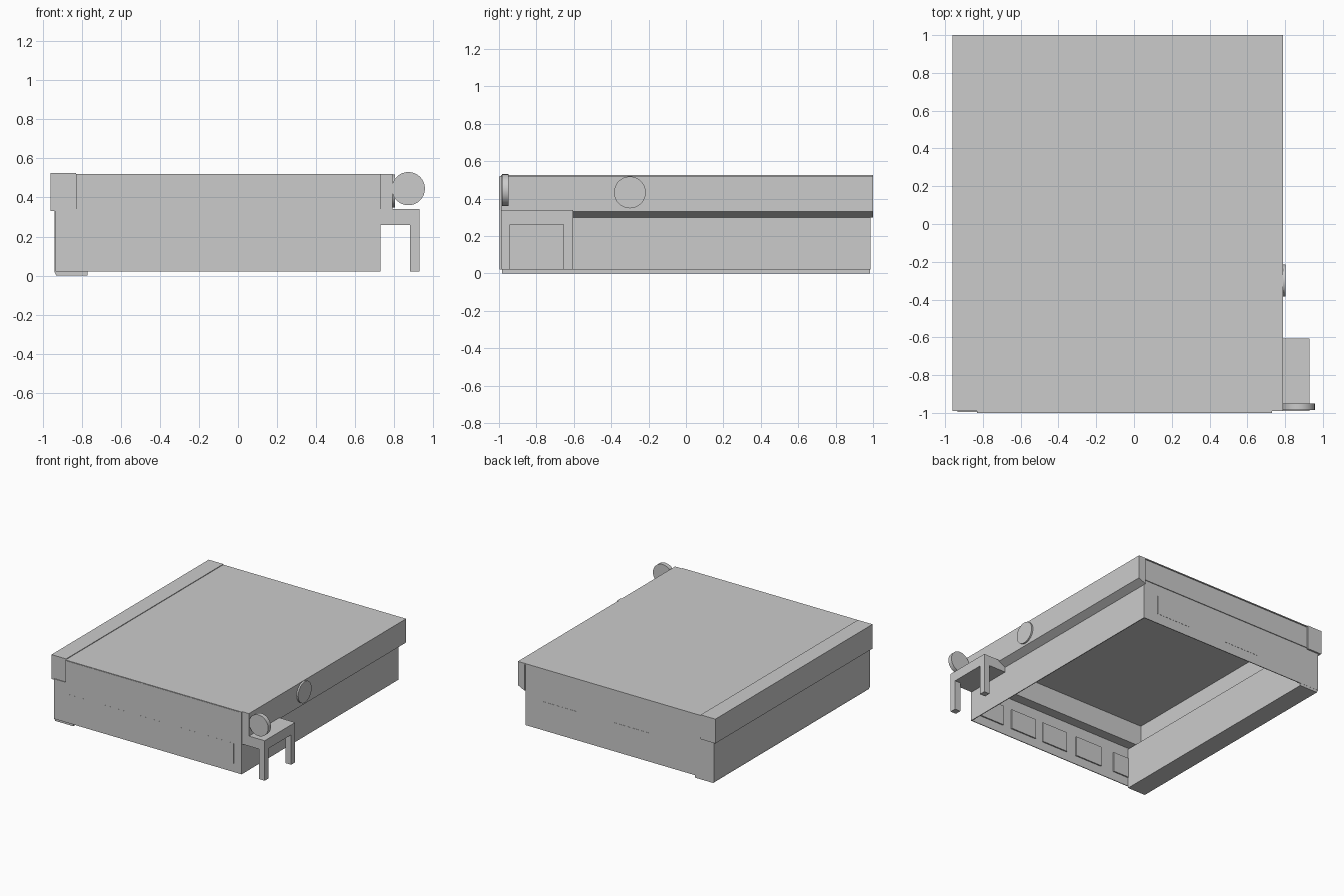
import bpy, math

if "Cube" in bpy.data.objects:
    bpy.data.objects.remove(bpy.data.objects["Cube"])


def mesh(name, verts, faces):
    me = bpy.data.meshes.new(name)
    me.from_pydata(verts, [], faces)
    ob = bpy.data.objects.new(name, me)
    bpy.context.collection.objects.link(ob)
    return ob


def prism(name, profile, y0, y1):
    """Extrude an (x, z) profile, listed anticlockwise from the front, along y."""
    n = len(profile)
    verts = [(x, y, z) for y in (y0, y1) for x, z in profile]
    faces = [tuple(range(n)), tuple(range(2 * n - 1, n - 1, -1))]
    faces += [(i, i + n, (i + 1) % n + n, (i + 1) % n) for i in range(n)]
    return mesh(name, verts, faces)


def box(name, x0, x1, y0, y1, z0, z1):
    return prism(name, [(x0, z0), (x1, z0), (x1, z1), (x0, z1)], y0, y1)


def disc(name, centre, radius, depth, rotation):
    bpy.ops.mesh.primitive_cylinder_add(vertices=32, radius=radius, depth=depth,
                                        location=centre, rotation=rotation)
    bpy.context.object.name = name
    bpy.ops.object.shade_smooth_by_angle()


# Lower storey: thick left wing and thin walls, open underneath
prism("left_wing", [(-0.93, 0), (-0.77, 0), (-0.77, 0.33), (-0.94, 0.33), (-0.94, 0.02)],
      -0.985, 0.985)
box("front_wall", -0.935, 0.73, -0.996, -0.99, 0.02, 0.34)
box("back_wall", -0.935, 0.73, 0.98, 0.986, 0.02, 0.34)
box("right_wall", 0.724, 0.73, -0.99, 0.98, 0.02, 0.34)

# Upper band: a ring of fascia boxes around the hollow roof space
box("left_fascia", -0.96, -0.83, -0.99, 1.0, 0.33, 0.525)
prism("right_fascia", [(0.73, 0.30), (0.79, 0.33), (0.79, 0.52), (0.73, 0.52)],
      -0.99, 1.0)
box("front_fascia", -0.83, 0.73, -1.0, -0.91, 0.34, 0.515)
box("back_fascia", -0.83, 0.73, 0.91, 0.992, 0.34, 0.515)
box("roof", -0.83, 0.73, -0.998, 1.0, 0.513, 0.52)

# Windows showing on the inside of the front and back walls
for i, (x0, x1) in enumerate([(-0.86, -0.63), (-0.51, -0.27), (-0.18, 0.05),
                              (0.12, 0.35), (0.43, 0.66)]):
    box(f"front_window_{i}", x0, x1, -0.9965, -0.98, 0.09, 0.25)
for i, (x0, x1) in enumerate([(-0.36, -0.03), (0.28, 0.60)]):
    box(f"back_window_{i}", x0, x1, 0.972, 0.9875, 0.10, 0.25)

# Side porch on two posts
box("porch_roof", 0.73, 0.93, -0.99, -0.605, 0.26, 0.34)
for i, y in enumerate((-0.99, -0.655)):
    box(f"porch_post_{i}", 0.88, 0.93, y, y + 0.05, 0.02, 0.26)

# Round signs: one standing out at the corner, one flat on the side
disc("corner_sign", (0.872, -0.967, 0.445), 0.085, 0.035, (math.pi / 2, 0, 0))
disc("side_sign", (0.793, -0.30, 0.433), 0.085, 0.02, (0, math.pi / 2, 0))
